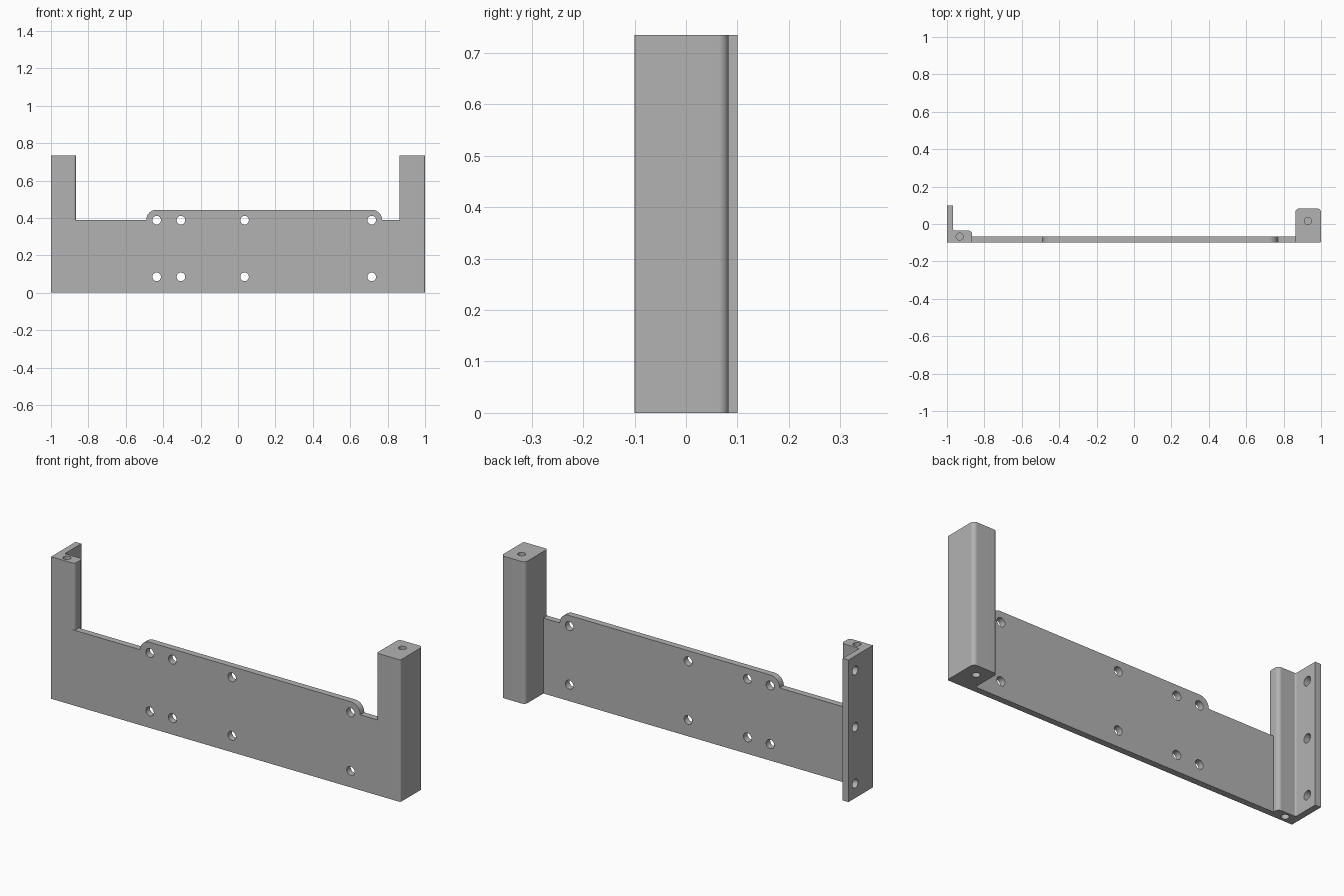
import bpy, bmesh, math
from mathutils import Matrix, Vector

default = bpy.data.objects.get("Cube")
if default:
    bpy.data.objects.remove(default)

grey = bpy.data.materials.new("plain grey")
grey.use_nodes = True
colour = (0.45, 0.45, 0.45, 1)
grey.diffuse_color = colour
grey.node_tree.nodes["Principled BSDF"].inputs["Base Color"].default_value = colour

HEIGHT = 0.735
FRONT = -0.1
THICK = 0.033


def rounded(corners, steps=8):
    """Outline from (x, y, radius) corners, each filleted by its radius."""
    points = []
    for i, (x, y, r) in enumerate(corners):
        p = Vector((x, y))
        if r == 0:
            points.append(p)
            continue
        a = (Vector(corners[i - 1][:2]) - p).normalized()
        b = (Vector(corners[(i + 1) % len(corners)][:2]) - p).normalized()
        centre = p + (a + b) * r
        for s in range(steps + 1):
            t = s / steps * math.pi / 2
            points.append(centre - b * r * math.cos(t) - a * r * math.sin(t))
    return points


def add_object(name, bm):
    bmesh.ops.recalc_face_normals(bm, faces=bm.faces)
    mesh = bpy.data.meshes.new(name)
    bm.to_mesh(mesh)
    bm.free()
    mesh.materials.append(grey)
    obj = bpy.data.objects.new(name, mesh)
    bpy.context.collection.objects.link(obj)
    return obj


def extrude(name, outline, place, offset):
    bm = bmesh.new()
    face = bm.faces.new([bm.verts.new(place(p)) for p in outline])
    moved = bmesh.ops.extrude_face_region(bm, geom=[face])["geom"]
    verts = [v for v in moved if isinstance(v, bmesh.types.BMVert)]
    bmesh.ops.translate(bm, verts=verts, vec=offset)
    return add_object(name, bm)


def drill(holes):
    """One cutter holding a cylinder for each (centre, axis, radius, length)."""
    bm = bmesh.new()
    for centre, axis, radius, length in holes:
        turn = Vector(axis).to_track_quat("Z", "Y").to_matrix().to_4x4()
        bmesh.ops.create_cone(bm, cap_ends=True, segments=32, radius1=radius,
                              radius2=radius, depth=length,
                              matrix=Matrix.Translation(centre) @ turn)
    return add_object("hole_cutter", bm)


def combine(target, other, operation):
    mod = target.modifiers.new(operation.lower(), "BOOLEAN")
    mod.operation = operation
    mod.solver = "EXACT"
    mod.object = other
    other.hide_render = True
    bpy.context.view_layer.objects.active = target
    bpy.ops.object.modifier_apply(modifier=mod.name)
    bpy.data.objects.remove(other)


# Front plate with its raised, round-cornered tab
plate_outline = rounded([
    (-0.89, 0, 0), (0.89, 0, 0), (0.89, 0.39, 0), (0.77, 0.39, 0),
    (0.77, 0.443, 0.052), (-0.49, 0.443, 0.052), (-0.49, 0.39, 0), (-0.89, 0.39, 0)])
bracket = extrude("mounting_bracket", plate_outline,
                  lambda p: (p.x, FRONT, p.y), (0, THICK, 0))

# Solid post on the left
block = extrude("left_post", rounded([
    (0.863, FRONT, 0.01), (1, FRONT, 0.008), (1, 0.083, 0.02), (0.863, 0.083, 0.02)]),
    lambda p: (p.x, p.y, 0), (0, 0, HEIGHT))

# Slim post with a rear flange on the right
flanged = extrude("right_post", rounded([
    (-1, FRONT, 0), (-0.865, FRONT, 0.015), (-0.865, -0.035, 0.02),
    (-0.967, -0.035, 0.008), (-0.967, 0.1, 0), (-1, 0.1, 0)]),
    lambda p: (p.x, p.y, 0), (0, 0, HEIGHT))

for post in (block, flanged):
    combine(bracket, post, "UNION")

# Plate holes, flange holes and blind holes in the post ends
holes = [((x, FRONT + THICK / 2, z), (0, 1, 0), 0.023, 0.06)
         for x in (-0.435, -0.305, 0.035, 0.715) for z in (0.085, 0.388)]
holes += [((-0.983, 0.045, z), (1, 0, 0), 0.023, 0.06) for z in (0.075, 0.367, 0.66)]
holes += [((x, y, z), (0, 0, 1), 0.019, 0.3)
          for x, y in ((-0.932, -0.067), (0.93, 0.016)) for z in (0, HEIGHT)]
combine(bracket, drill(holes), "DIFFERENCE")

# Smooth fillets and bores, flat faces kept crisp
bpy.ops.object.select_all(action="DESELECT")
bracket.select_set(True)
bpy.context.view_layer.objects.active = bracket
bpy.ops.object.shade_smooth_by_angle(angle=math.radians(30))
weighted = bracket.modifiers.new("weighted normals", "WEIGHTED_NORMAL")
weighted.keep_sharp = True
